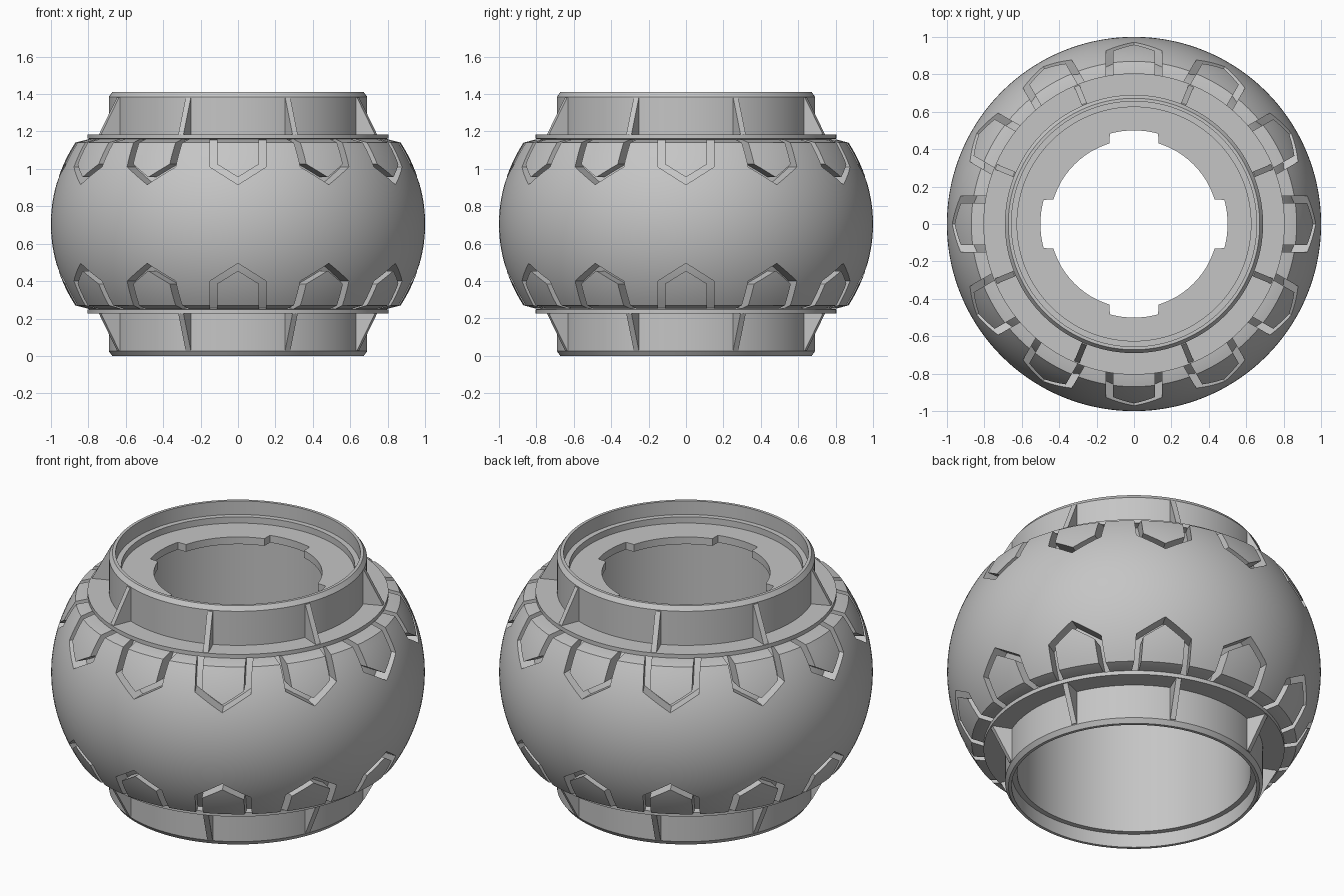
import bpy, bmesh, math
from mathutils import Vector, Matrix

if "Cube" in bpy.data.objects:
    bpy.data.objects.remove(bpy.data.objects["Cube"], do_unlink=True)

MID = 0.705          # height of the mirror plane
BULGE = 0.88         # vertical radius of the rounded body
FLOOR = 0.92         # scale of the groove floor
SEG = 144

grey = bpy.data.materials.new("grey")
grey.use_nodes = True
COLOUR = (0.56, 0.56, 0.56, 1)
grey.diffuse_color = COLOUR
grey.node_tree.nodes["Principled BSDF"].inputs["Base Color"].default_value = COLOUR


def finish(name, bm):
    bmesh.ops.remove_doubles(bm, verts=bm.verts, dist=1e-5)
    bmesh.ops.recalc_face_normals(bm, faces=bm.faces)
    mesh = bpy.data.meshes.new(name)
    bm.to_mesh(mesh)
    bm.free()
    mesh.materials.append(grey)
    ob = bpy.data.objects.new(name, mesh)
    bpy.context.collection.objects.link(ob)
    return ob


def sweep(name, sections):
    """Join (angle, closed profile) sections into a ring around z."""
    bm = bmesh.new()
    loops = [[bm.verts.new((r * math.cos(a), r * math.sin(a), z)) for r, z in prof]
             for a, prof in sections]
    n = len(loops[0])
    for i, p in enumerate(loops):
        q = loops[(i + 1) % len(loops)]
        for j in range(n):
            k = (j + 1) % n
            bm.faces.new((p[j], q[j], q[k], p[k]))
    return finish(name, bm)


def lathe(name, profile):
    return sweep(name, [(math.tau * i / SEG, profile) for i in range(SEG)])


def bulge(top, scale, steps=14):
    """Upper half of the barrel curve, from the mirror plane to a height."""
    heights = [top * i / steps for i in range(steps + 1)]
    return [(scale * math.sqrt(1 - (h / (BULGE * scale)) ** 2), MID + h) for h in heights]


def mirrored(upper):
    """Add the lower half of a profile that starts on the mirror plane."""
    return [(r, 2 * MID - z) for r, z in reversed(upper[1:])] + upper


def hull_ring(name, count, offset, points):
    """Repeat a convex solid around z, above and below the mirror plane."""
    bm = bmesh.new()
    for side in (1, -1):
        for i in range(count):
            turn = Matrix.Rotation(math.tau * (i + offset) / count, 3, 'Z')
            verts = []
            for point in points:
                p = turn @ Vector(point)
                verts.append(bm.verts.new((p.x, p.y, MID + side * p.z)))
            bmesh.ops.convex_hull(bm, input=verts)
    return finish(name, bm)


def carve(target, half_width, tip, shoulder, operation):
    """Cut a ring of pentagonal prisms out of a part, or keep only those."""
    outline = [(0, tip)] + [(sx * half_width, z) for sx in (1, -1) for z in (shoulder, 0.48)]
    cutter = hull_ring("pentagon_cutter", 12, 0,
                       [(x, y, z) for x, z in outline for y in (-0.7, -1.05)])
    cutter.hide_render = True
    cut = target.modifiers.new("pentagons", 'BOOLEAN')
    cut.operation = operation
    cut.solver = 'EXACT'
    cut.object = cutter
    bpy.context.view_layer.objects.active = target
    bpy.ops.object.modifier_apply(modifier=cut.name)
    bpy.data.objects.remove(cutter, do_unlink=True)


# Inner body with flanges, collars and stepped bore
core = lathe("core_with_collars", mirrored(bulge(0.45, FLOOR) + [
    (0.785, 1.16), (0.805, 1.161), (0.805, 1.184),
    (0.69, 1.184), (0.69, 1.385), (0.672, 1.41), (0.655, 1.41),
    (0.655, 1.33), (0.625, 1.33)]))

# Rounded outer shell with pentagonal openings
shell_profile = mirrored(bulge(0.435, 1.0) + [(0.8, 1.158), (0.74, 1.158)])
shell = lathe("outer_shell", shell_profile)
carve(shell, 0.15, 0.21, 0.305, 'DIFFERENCE')

# Petals flush with the shell, leaving a groove around each
petals = lathe("petals", shell_profile)
carve(petals, 0.113, 0.25, 0.32, 'INTERSECT')

# Triangular ribs between flanges and collars
ribs = hull_ring("collar_ribs", 8, 0.5,
                 [(r, y, z - MID) for r, z in ((0.67, 1.18), (0.8, 1.18), (0.695, 1.38), (0.67, 1.38))
                  for y in (-0.015, 0.015)])

# Plate with a four-notched hole, inside the upper collar
sections = []
for quarter in range(4):
    for start, end, hole in ((-15, 15, 0.5), (16.8, 73.2, 0.45)):
        for step in range(13):
            deg = quarter * 90 + start + (end - start) * step / 12
            sections.append((math.radians(deg),
                             [(hole, 1.25), (hole, 1.293), (0.64, 1.293), (0.64, 1.25)]))
plate = sweep("notched_plate", sections)

# Smooth curved surfaces, keep edges sharp
bpy.ops.object.select_all(action='DESELECT')
for ob in (core, shell, petals, ribs, plate):
    ob.select_set(True)
bpy.context.view_layer.objects.active = core
bpy.ops.object.shade_smooth_by_angle(angle=math.radians(25))
